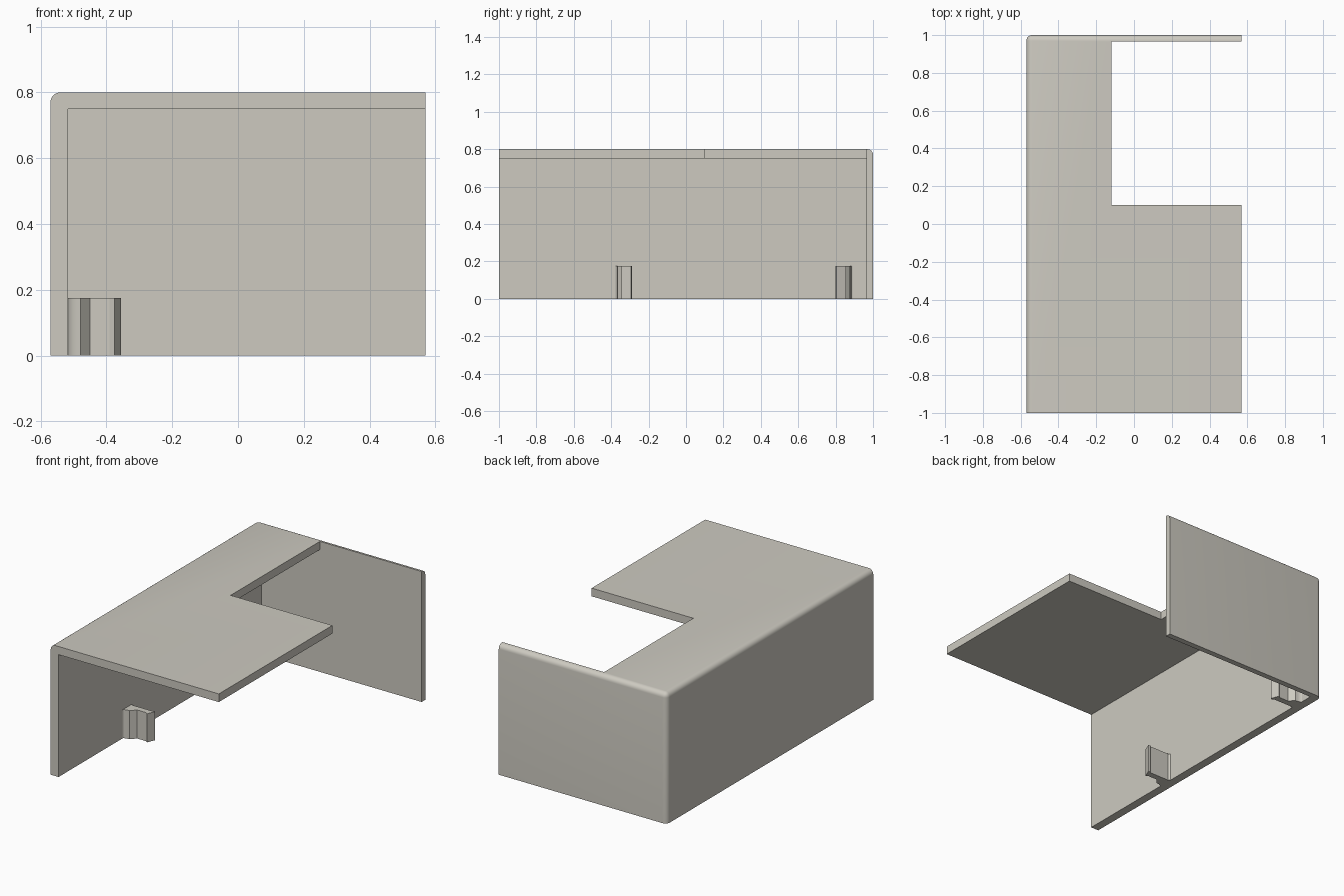
import bpy, bmesh, math

if "Cube" in bpy.data.objects:
    bpy.data.objects.remove(bpy.data.objects["Cube"])

mat = bpy.data.materials.new("warm_grey_plastic")
mat.diffuse_color = (0.61, 0.59, 0.53, 1)
mat.use_nodes = True
mat.node_tree.nodes["Principled BSDF"].inputs["Base Color"].default_value = mat.diffuse_color

L, W, H = 0.57, 1.0, 0.8              # half width, half depth, height
WALL_X, WALL_Y, ROOF_Z = -0.517, 0.965, 0.75


def prism(name, outline, z0, z1):
    """Extrude an outline (x, y) between two heights."""
    bm = bmesh.new()
    face = bm.faces.new([bm.verts.new((x, y, z0)) for x, y in outline])
    ext = bmesh.ops.extrude_face_region(bm, geom=[face])["geom"]
    for v in ext:
        if isinstance(v, bmesh.types.BMVert):
            v.co.z = z1
    bmesh.ops.recalc_face_normals(bm, faces=bm.faces)
    me = bpy.data.meshes.new(name)
    bm.to_mesh(me)
    bm.free()
    ob = bpy.data.objects.new(name, me)
    bpy.context.collection.objects.link(ob)
    me.materials.append(mat)
    return ob


def rect(x0, y0, x1, y1):
    return [(x0, y0), (x1, y0), (x1, y1), (x0, y1)]


def smooth(ob, angle):
    bpy.ops.object.select_all(action='DESELECT')
    ob.select_set(True)
    bpy.context.view_layer.objects.active = ob
    bpy.ops.object.shade_smooth_by_angle(angle=math.radians(angle))


# Cover: block with rounded outer edges along left, back and top
cover = prism("corner_cover", rect(-L, -W, L, W), 0, H)
bm = bmesh.new()
bm.from_mesh(cover.data)


def is_rounded(e):
    a, b = e.verts[0].co, e.verts[1].co
    sides = [a.x < 0 and b.x < 0, a.y > 0 and b.y > 0, a.z > H / 2 and b.z > H / 2]
    return sum(sides) == 2


bmesh.ops.bevel(bm, geom=[e for e in bm.edges if is_rounded(e)],
                offset=0.03, segments=6, profile=0.5, affect='EDGES')
bm.to_mesh(cover.data)
bm.free()

# Hollow out the inside, then cut the rectangular roof opening
cutters = [prism("hollow_cutter", rect(WALL_X, -W - 0.2, L + 0.2, WALL_Y), -0.2, ROOF_Z),
           prism("opening_cutter", rect(-0.12, 0.10, L + 0.2, WALL_Y), -0.3, H + 0.2)]
bpy.context.view_layer.objects.active = cover
for cutter in cutters:
    mod = cover.modifiers.new(cutter.name, 'BOOLEAN')
    mod.operation = 'DIFFERENCE'
    mod.solver = 'EXACT'
    mod.object = cutter
    bpy.ops.object.modifier_apply(modifier=mod.name)
    bpy.data.objects.remove(cutter)
smooth(cover, 30)

# Clips: flat inner side, stepped outer side with a hooked tip and wall fillet
fillet = [(-0.478 - 0.039 * math.cos(t), -0.38 + 0.013 * math.sin(t))
          for t in [math.pi / 2 * i / 5 for i in range(6)]]
profile = [(WALL_X - 0.01, -0.38)] + fillet + [
    (-0.45, -0.335), (-0.39, -0.335), (-0.375, -0.345), (-0.355, -0.295),
    (-0.365, -0.29), (-0.375, -0.298), (-0.507, -0.298),
    (WALL_X, -0.29), (WALL_X - 0.01, -0.29)]
MID_Y = 0.255
for name, outline in [("front_clip", profile),
                      ("back_clip", [(x, 2 * MID_Y - y) for x, y in profile])]:
    smooth(prism(name, outline, 0, 0.175), 25)
